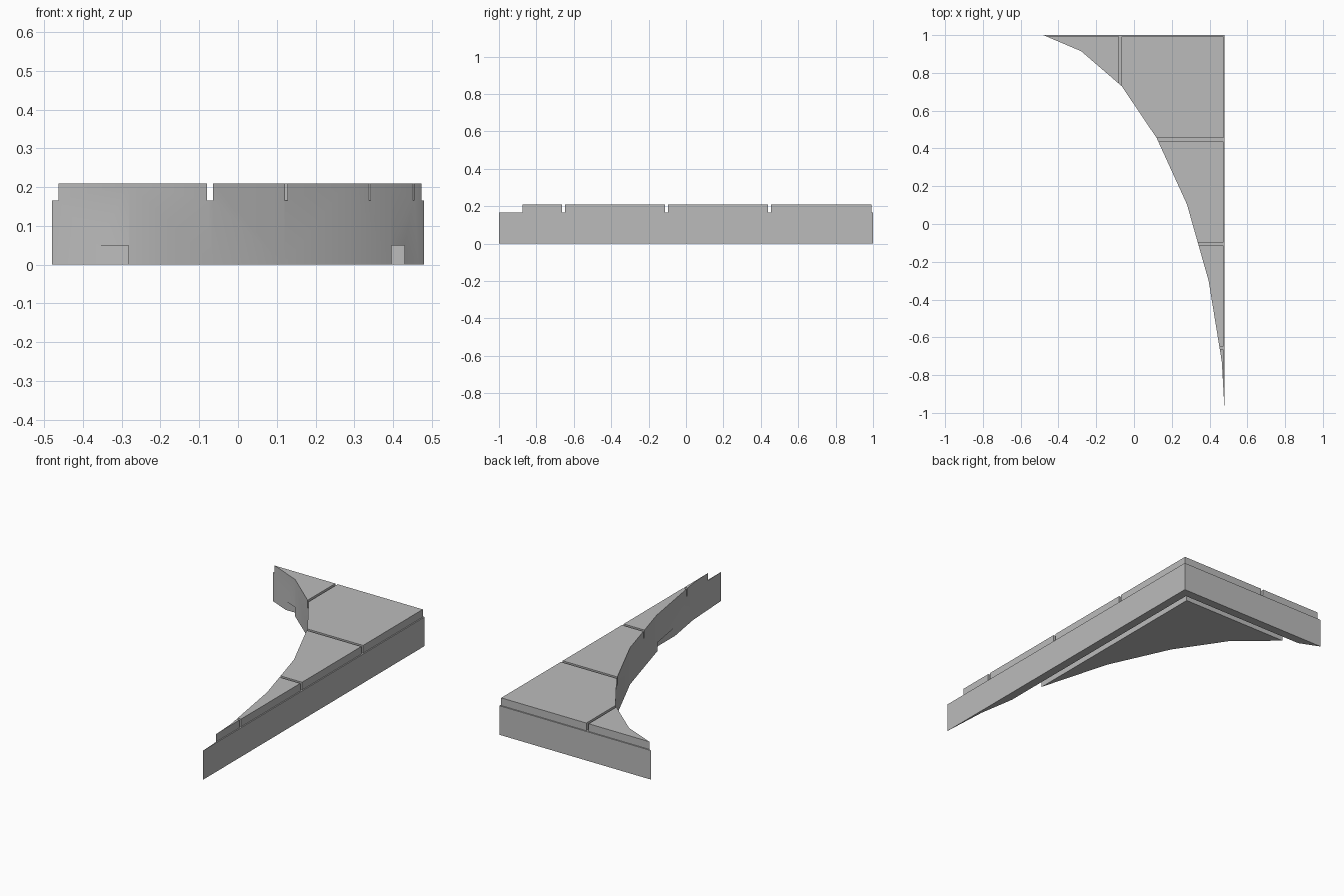
import bpy, bmesh
from math import radians

cube = bpy.data.objects.get("Cube")
if cube:
    bpy.data.objects.remove(cube, do_unlink=True)

SIDE, BACK, TOP, LEDGE = 0.48, 1.0, 0.21, 0.166

stone = bpy.data.materials.new("light_grey")
stone.use_nodes = True
grey = (0.5, 0.5, 0.5, 1)
stone.diffuse_color = grey
stone.node_tree.nodes["Principled BSDF"].inputs["Base Color"].default_value = grey


def prism(name, outline, z0, z1):
    """Extrude a plan outline between two heights."""
    bm = bmesh.new()
    face = bm.faces.new([bm.verts.new((x, y, z0)) for x, y in outline])
    up = bmesh.ops.extrude_face_region(bm, geom=[face])["geom"]
    bmesh.ops.translate(bm, vec=(0, 0, z1 - z0),
                        verts=[g for g in up if isinstance(g, bmesh.types.BMVert)])
    bmesh.ops.recalc_face_normals(bm, faces=bm.faces)
    mesh = bpy.data.meshes.new(name)
    bm.to_mesh(mesh)
    bm.free()
    mesh.materials.append(stone)
    ob = bpy.data.objects.new(name, mesh)
    bpy.context.collection.objects.link(ob)
    return ob


def corner_strip(name, near, far, z0, z1):
    """L-shaped strip following both straight walls, set in by near..far."""
    xo, yo, xi, yi = SIDE - near, BACK - near, SIDE - far, BACK - far
    return prism(name, [(xo, -2), (xo, yo), (-2, yo), (-2, yi), (xi, yi), (xi, -2)], z0, z1)


def box(name, x0, x1, y0, y1, z0, z1):
    return prism(name, [(x0, y0), (x1, y0), (x1, y1), (x0, y1)], z0, z1)


# Corner slab with a concave faceted inner edge
curve = [(-SIDE, BACK), (-0.28, 0.915), (-0.065, 0.73), (0.12, 0.455),
         (0.28, 0.105), (0.395, -0.30), (0.465, -0.73), (SIDE, -BACK)]
slab = prism("corner_slab", curve + [(SIDE, BACK)], 0, TOP)

# Narrow ledge, underside groove and the gaps between top tiles
cutters = [corner_strip("ledge_cutter", -0.1, 0.007, LEDGE, 1),
           corner_strip("groove_cutter", 0.05, 0.084, -1, 0.05),
           box("back_gap_cutter", -0.08, -0.065, 0, 2, LEDGE, 1)]
for i in range(3):
    y = 0.446 - 0.551 * i
    cutters.append(box("side_gap_cutter", -1, 1, y - 0.008, y + 0.008, LEDGE, 1))

bpy.context.view_layer.objects.active = slab
for c in cutters:
    c.hide_render = True
    mod = slab.modifiers.new("cut", "BOOLEAN")
    mod.operation = "DIFFERENCE"
    mod.solver = "EXACT"
    mod.object = c
    bpy.ops.object.modifier_apply(modifier=mod.name)
    bpy.data.objects.remove(c, do_unlink=True)

bpy.ops.object.select_all(action="DESELECT")
slab.select_set(True)
bpy.ops.object.shade_smooth_by_angle(angle=radians(30))
